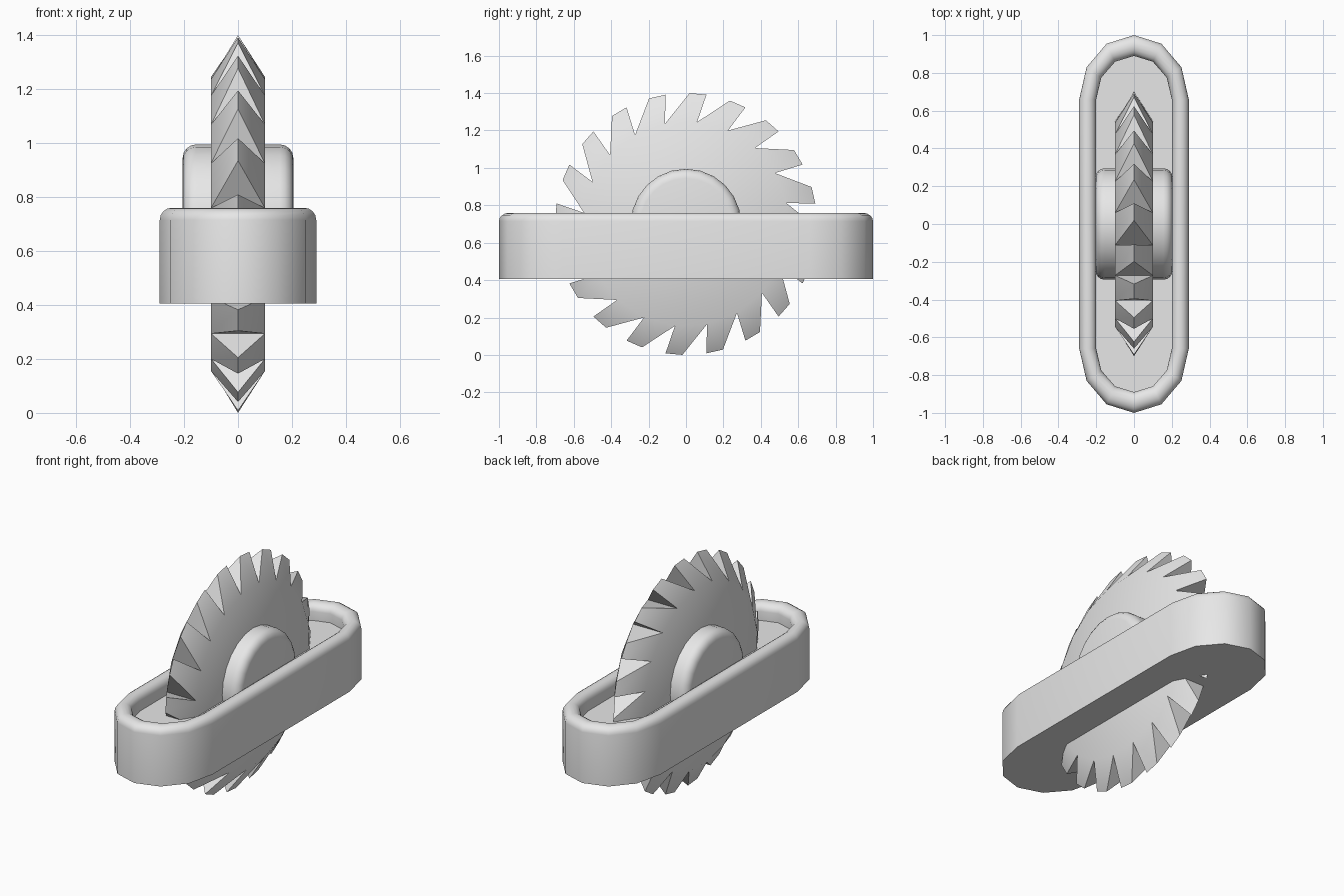
import bpy
import bmesh
from math import sin, cos, pi, radians
from mathutils import Matrix

if "Cube" in bpy.data.objects:
    bpy.data.objects.remove(bpy.data.objects["Cube"], do_unlink=True)

GREY = (0.8, 0.8, 0.8, 1)
grey = bpy.data.materials.new("light_grey")
grey.use_nodes = True
grey.diffuse_color = GREY
grey.node_tree.nodes["Principled BSDF"].inputs["Base Color"].default_value = GREY

AXLE_Z = 0.7


def finish(name, bm, angle=40):
    bmesh.ops.recalc_face_normals(bm, faces=bm.faces)
    mesh = bpy.data.meshes.new(name)
    bm.to_mesh(mesh)
    bm.free()
    mesh.materials.append(grey)
    obj = bpy.data.objects.new(name, mesh)
    bpy.context.collection.objects.link(obj)
    bpy.ops.object.select_all(action="DESELECT")
    obj.select_set(True)
    bpy.context.view_layer.objects.active = obj
    bpy.ops.object.shade_smooth_by_angle(angle=radians(angle))
    return obj


# Saw blade: thick disc whose teeth taper to a ridge in the middle
def build_blade(teeth=20, root=0.548, outer=0.7, half=0.1):
    bm = bmesh.new()

    def point(x, r, degrees):
        a = radians(degrees)
        return bm.verts.new((x, r * cos(a), AXLE_Z + r * sin(a)))

    step = 360 / teeth
    left = [point(half, root, 11.8 + step * k) for k in range(teeth)]
    right = [point(-half, root, 11.8 + step * k) for k in range(teeth)]
    tip = [point(0, outer, 9 + step * k) for k in range(teeth)]
    heel = [point(0, outer, 16.4 + step * k) for k in range(teeth)]
    for k in range(teeth):
        n = (k + 1) % teeth
        bm.faces.new((left[k], right[k], tip[k]))
        bm.faces.new((heel[k], right[n], left[n]))
        bm.faces.new((left[k], tip[k], heel[k], left[n]))
        bm.faces.new((right[n], heel[k], tip[k], right[k]))
    bm.faces.new(left)
    bm.faces.new(right[::-1])
    finish("saw_blade", bm)


# Hub: rounded drum on the axle
def build_hub():
    bm = bmesh.new()
    place = Matrix.Translation((0, 0, AXLE_Z)) @ Matrix.Rotation(pi / 2, 4, "Y")
    bmesh.ops.create_cone(bm, cap_ends=True, segments=24, radius1=0.295,
                          radius2=0.295, depth=0.41, matrix=place)
    rims = [e for e in bm.edges if any(len(f.verts) > 4 for f in e.link_faces)]
    bmesh.ops.bevel(bm, geom=rims, offset=0.05, segments=4, profile=0.5,
                    affect="EDGES")
    finish("hub", bm)


# Tray: long rounded base with a raised rim and a sunken floor
def build_tray(bottom=0.405, shoulder=0.715, floor=0.66, steps=6):
    bm = bmesh.new()

    def ring(t, z):
        wide, deep = 0.29 - 0.09 * t, 0.34 - 0.11 * t
        verts = []
        for end in (1, -1):
            for i in range(steps + 1):
                a = pi * i / steps
                verts.append(bm.verts.new((end * wide * cos(a),
                                           end * (0.66 + deep * sin(a)), z)))
        return verts

    arc = [pi * i / 8 for i in range(9)]
    rings = [ring(0, bottom)]
    rings += [ring(0.5 - 0.5 * cos(a), shoulder + 0.045 * sin(a)) for a in arc]
    rings.append(ring(1, floor))
    for low, high in zip(rings, rings[1:]):
        for i in range(len(low)):
            j = (i + 1) % len(low)
            bm.faces.new((low[i], low[j], high[j], high[i]))
    bm.faces.new(rings[0][::-1])
    bm.faces.new(rings[-1])
    finish("tray", bm)


build_blade()
build_hub()
build_tray()
